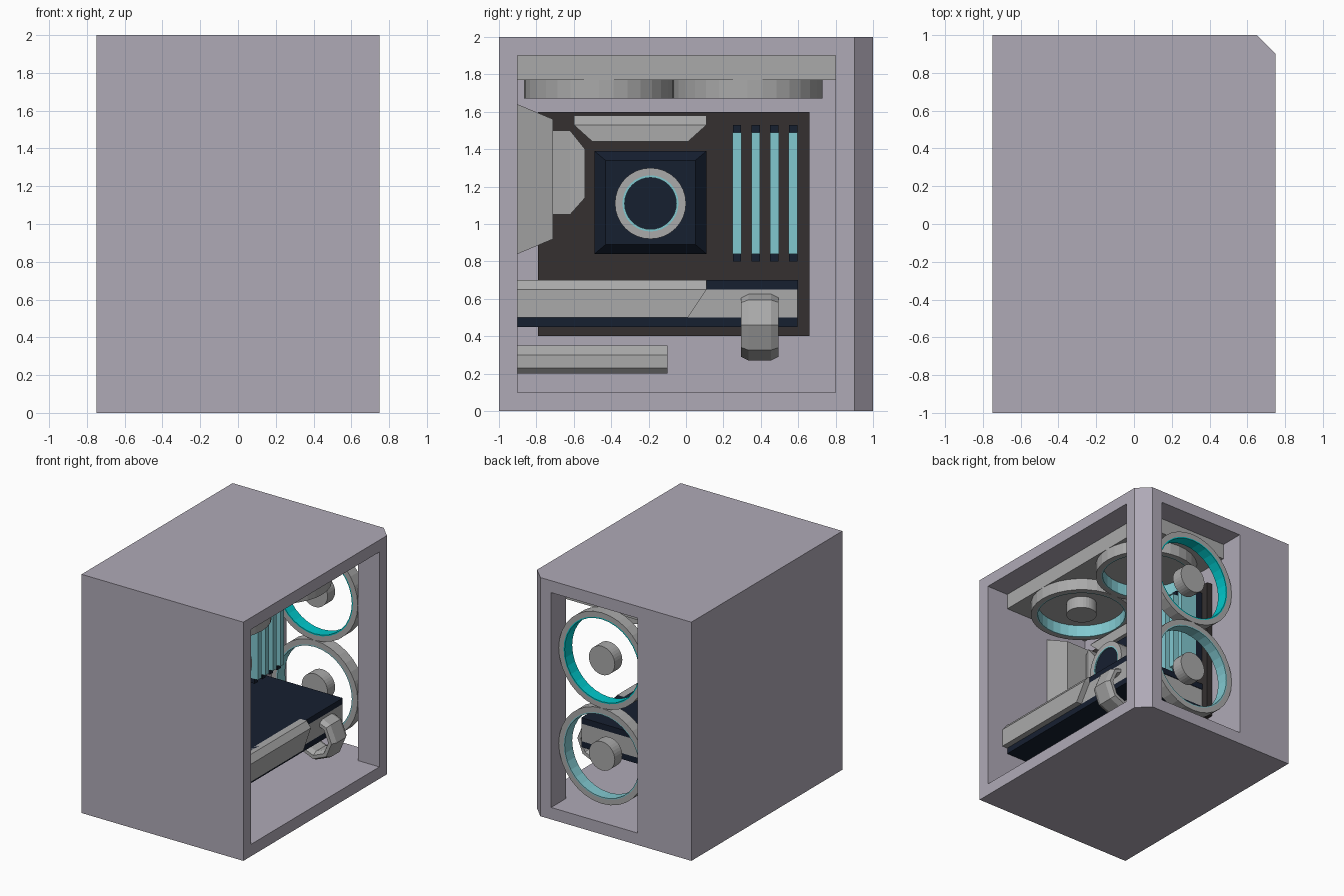
import bpy, bmesh, math
from mathutils import Matrix, Vector

if "Cube" in bpy.data.objects:
    bpy.data.objects.remove(bpy.data.objects["Cube"])


def mat(name, rgb):
    m = bpy.data.materials.new(name)
    m.diffuse_color = (*rgb, 1)
    m.use_nodes = True
    m.node_tree.nodes["Principled BSDF"].inputs["Base Color"].default_value = m.diffuse_color
    return m


SHELL = mat("shell", (0.43, 0.40, 0.47))
GREY = mat("grey", (0.40, 0.40, 0.40))
NAVY = mat("navy", (0.008, 0.014, 0.03))
BOARD = mat("board", (0.035, 0.03, 0.03))
TEAL = mat("pale_teal", (0.22, 0.58, 0.63))
CYAN = mat("bright_cyan", (0.0, 0.58, 0.60))


def finish(name, bm, material, matrix=None):
    bmesh.ops.recalc_face_normals(bm, faces=bm.faces[:])
    if matrix:
        bm.transform(matrix)
    me = bpy.data.meshes.new(name)
    bm.to_mesh(me)
    bm.free()
    me.materials.append(material)
    ob = bpy.data.objects.new(name, me)
    bpy.context.collection.objects.link(ob)
    return ob


def loft(name, a, b, material, split=None):
    """Solid between two outlines; split lists the faces of the second cap."""
    bm = bmesh.new()
    va = [bm.verts.new(p) for p in a]
    vb = [bm.verts.new(p) for p in b]
    n = len(a)
    bm.faces.new(va)
    for f in split or [range(n)]:
        bm.faces.new([vb[i] for i in f])
    for i in range(n):
        j = (i + 1) % n
        bm.faces.new((va[i], va[j], vb[j], vb[i]))
    return finish(name, bm, material)


def box(name, x, y, z, material):
    r = [(x[0], y[0]), (x[1], y[0]), (x[1], y[1]), (x[0], y[1])]
    return loft(name, [(*p, z[0]) for p in r], [(*p, z[1]) for p in r], material)


def rect_yz(x, y, z):
    return [(x, y[0], z[0]), (x, y[1], z[0]), (x, y[1], z[1]), (x, y[0], z[1])]


def rect_xz(y, x, z):
    return [(x[0], y, z[0]), (x[1], y, z[0]), (x[1], y, z[1]), (x[0], y, z[1])]


def sloped_cover(name, outline, x0, x1, drop):
    """Six-point outline pushed out along x, first two points sloped back."""
    a = [(x0, y, z) for y, z in outline]
    b = [(x1 - (drop if i < 2 else 0), y, z) for i, (y, z) in enumerate(outline)]
    return loft(name, a, b, GREY, [(0, 1, 2, 5), (2, 3, 4, 5)])


TURN = {"x": Matrix.Rotation(math.pi / 2, 4, "Y"),
        "y": Matrix.Rotation(-math.pi / 2, 4, "X"),
        "z": Matrix.Identity(4)}


def revolve(name, profile, segs, loc, axis, material):
    bm = bmesh.new()
    rings = []
    for s in range(segs):
        t = 2 * math.pi * s / segs
        rings.append([bm.verts.new((r * math.cos(t), r * math.sin(t), h)) for r, h in profile])
    n = len(profile)
    for s in range(segs):
        p, q = rings[s], rings[(s + 1) % segs]
        for i in range(n):
            j = (i + 1) % n
            bm.faces.new((p[i], p[j], q[j], q[i]))
    return finish(name, bm, material, Matrix.Translation(loc) @ TURN[axis])


def ring(name, ro, ri, h, loc, axis, material):
    return revolve(name, [(ro, -h), (ro, h), (ri, h), (ri, -h)], 32, loc, axis, material)


def disc(name, r, depth, loc, axis, material):
    bm = bmesh.new()
    bmesh.ops.create_cone(bm, cap_ends=True, segments=32, radius1=r, radius2=r, depth=depth)
    return finish(name, bm, material, Matrix.Translation(loc) @ TURN[axis])


# Case shell: chamfered block, hollowed with an L-shaped cut through two sides
plan = [(-.75, -1), (.75, -1), (.75, .9), (.65, 1), (-.75, 1)]
shell = loft("case_shell", [(*p, 0) for p in plan], [(*p, 2) for p in plan], SHELL)
hole = [(-.25, -.9), (.9, -.9), (.9, .8), (.55, .8), (.55, 1.2), (-.25, 1.2)]
cutter = loft("case_cutter", [(*p, .1) for p in hole], [(*p, 1.9) for p in hole], SHELL)
cutter.hide_render = True
mod = shell.modifiers.new("hollow", "BOOLEAN")
mod.object = cutter
mod.solver = "EXACT"
bpy.context.view_layer.objects.active = shell
bpy.ops.object.modifier_apply(modifier=mod.name)
bpy.data.objects.remove(cutter)

# Radiator and the four fans
box("radiator", (-.25, .55), (-.9, .8), (1.77, 1.9), GREY)
fans = [("top_fan_front", (.15, -.465, 1.72), "z", TEAL),
        ("top_fan_back", (.15, .33, 1.72), "z", TEAL),
        ("rear_fan_lower", (.15, .85, .6), "y", TEAL),
        ("rear_fan_upper", (.15, .85, 1.4), "y", CYAN)]
for name, loc, axis, glow in fans:
    ring(name + "_frame", .4, .355, .05, loc, axis, GREY)
    ring(name + "_light", .355, .345, .05, loc, axis, glow)
    disc(name + "_hub", .12, .1, loc, axis, GREY)

# Main board and its covers
box("main_board", (-.25, -.2), (-.79, .66), (.4, 1.6), BOARD)
loft("port_cover", rect_xz(-.9, (-.25, .14), (.84, 1.64)),
     rect_xz(-.71, (-.25, .09), (.92, 1.56)), GREY)
sloped_cover("top_heatsink", [(-.6, 1.58), (.11, 1.58), (.11, 1.53), (.01, 1.44),
                              (-.5, 1.44), (-.6, 1.53)], -.2, -.05, .05)
sloped_cover("side_heatsink", [(-.71, 1.05), (-.71, 1.5), (-.62, 1.5), (-.54, 1.4),
                               (-.54, 1.14), (-.62, 1.05)], -.2, -.05, .05)

# Cooler block with round display
box("cooler_base", (-.2, -.03), (-.49, .11), (.84, 1.39), NAVY)
loft("cooler_top", rect_yz(-.03, (-.49, .11), (.84, 1.39)),
     rect_yz(.03, (-.43, .05), (.89, 1.34)), NAVY)
ring("display_rim", .19, .15, .05, (.08, -.19, 1.11), "x", GREY)
ring("display_light", .15, .138, .05, (.08, -.19, 1.11), "x", TEAL)
disc("display_face", .138, .09, (.075, -.19, 1.11), "x", NAVY)

# Memory sticks
for i in range(4):
    y = .25 + .1 * i
    box(f"memory_stick_{i}", (-.2, -.02), (y, y + .045), (.8, 1.53), NAVY)
    box(f"memory_light_{i}", (-.14, .01), (y - .001, y + .046), (.84, 1.49), TEAL)

# Graphics card: two plates, core, sloped shroud
box("card_top_plate", (-.2, .55), (-.9, .6), (.65, .7), NAVY)
box("card_bottom_plate", (-.2, .55), (-.9, .595), (.45, .5), NAVY)
loft("card_core", rect_xz(-.9, (-.2, .55), (.5, .65)),
     rect_xz(.595, (-.2, .55), (.5, .65)), GREY)
sloped_cover("card_shroud", [(-.9, .7), (.11, .7), (.11, .65), (.01, .5),
                             (-.9, .5), (-.9, .65)], .5, .6, .04)

# Cable loop: eight-sided ring hooked over the card
loop = [(.19, -.06), (.19, .06), (.17, .1), (.14, .1),
        (.12, .06), (.12, -.06), (.14, -.1), (.17, -.1)]
revolve("cable_loop", loop, 8, (.49, .395, .46), "y", GREY)

# Lower bar: bevelled profile running along y
prof = [(-.25, .2), (-.03, .2), (0, .23), (0, .3), (-.05, .35), (-.25, .35)]
loft("lower_bar", [(x, -.9, z) for x, z in prof], [(x, -.1, z) for x, z in prof], GREY)
